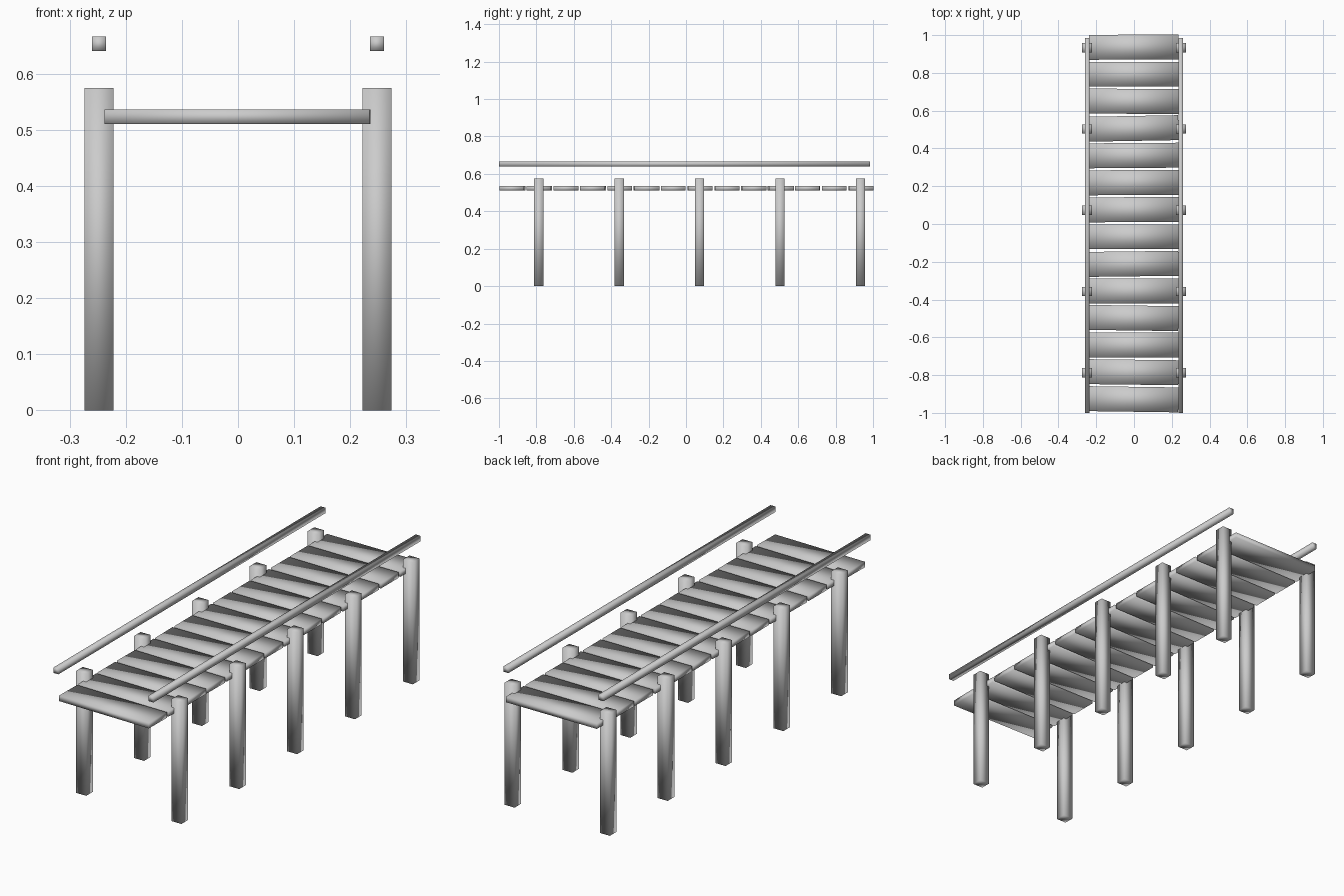
import bpy
from math import radians

if "Cube" in bpy.data.objects:
    bpy.data.objects.remove(bpy.data.objects["Cube"])


def box(name, center, size, turn=0.0):
    bpy.ops.mesh.primitive_cube_add(size=1, location=center)
    ob = bpy.context.object
    ob.name = name
    ob.scale = size
    bpy.ops.object.transform_apply(location=False, rotation=False, scale=True)
    ob.rotation_euler.z = radians(turn)
    bpy.ops.object.shade_smooth()
    return ob


# Deck planks, each laid slightly askew
turns = [-0.8, -0.7, 0, -0.8, 0, 0.7, 0, 0.2, 0.3, 0.4, 1.0, -0.4, 0, 0.2]
for i, turn in enumerate(turns):
    box(f"plank_{i + 1}", (-0.001, -0.928 + i * 0.1434, 0.523),
        (0.472, 0.132, 0.026), turn)

# Support posts and handrails on both sides
for side, sx in (("left", -1), ("right", 1)):
    for i in range(5):
        box(f"{side}_post_{i + 1}", (sx * 0.248, -0.787 + i * 0.43, 0.287),
            (0.052, 0.049, 0.574))
    box(f"{side}_handrail", (sx * 0.2475, -0.0075, 0.653), (0.025, 1.985, 0.026))
